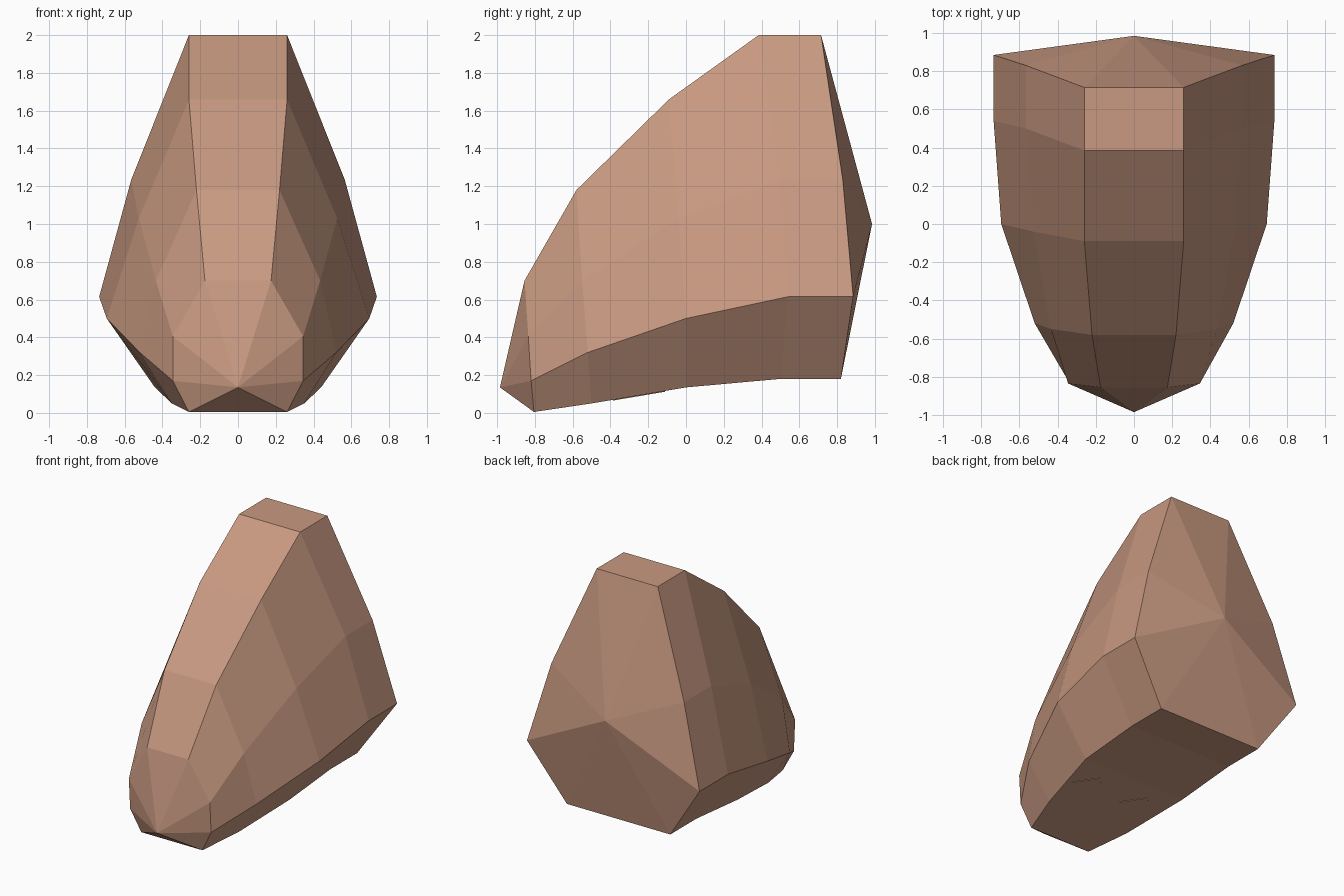
import bpy
import bmesh
import math
from mathutils import Vector

old = bpy.data.objects.get("Cube")
if old:
    bpy.data.objects.remove(old, do_unlink=True)

# Single flat colour
clay = bpy.data.materials.new("warm_clay")
clay.use_nodes = True
colour = (0.58, 0.32, 0.22, 1.0)
clay.diffuse_color = colour
clay.node_tree.nodes["Principled BSDF"].inputs["Base Color"].default_value = colour


def finish(name, bm):
    """Turn a bmesh into a flat-shaded object."""
    bmesh.ops.recalc_face_normals(bm, faces=bm.faces[:])
    mesh = bpy.data.meshes.new(name)
    bm.to_mesh(mesh)
    bm.free()
    mesh.materials.append(clay)
    obj = bpy.data.objects.new(name, mesh)
    bpy.context.collection.objects.link(obj)
    return obj


# Half cross-sections from front to back: top edge, shoulder, widest, bottom
SECTIONS = [
    [(.175, -.855, .70), (.345, -.835, .405), (.345, -.82, .17), (.26, -.805, .005)],
    [(.22, -.58, 1.18), (.435, -.55, .70), (.52, -.52, .32), (.35, -.5, .05)],
    [(.26, -.09, 1.66), (.525, -.04, 1.03), (.695, 0, .5), (.44, 0, .135)],
    [(.26, .385, 2), (.565, .5, 1.235), (.735, .54, .615), (.44, .5, .18)],
    [(.26, .715, 2), (.565, .83, 1.235), (.735, .885, .615), (.44, .82, .18)],
]
FRONT_TIP = (0, -.985, .135)
BACK_TIP = (0, .985, 1.0)

# Body: mirrored rings bridged together, closed by a fan at each end
bm = bmesh.new()
rings = []
for half in SECTIONS:
    points = half + [(-x, y, z) for x, y, z in reversed(half)]
    rings.append([bm.verts.new(p) for p in points])
for a, b in zip(rings, rings[1:]):
    for i in range(len(a)):
        j = (i + 1) % len(a)
        bm.faces.new((a[i], a[j], b[j], b[i]))
for ring, tip in ((rings[0], FRONT_TIP), (rings[-1], BACK_TIP)):
    apex = bm.verts.new(tip)
    for i in range(len(ring)):
        bm.faces.new((ring[i], ring[(i + 1) % len(ring)], apex))
finish("body", bm)

# Two thin diamond pads lying on the sloping underside
for side, sign in (("left", 1), ("right", -1)):
    bm = bmesh.new()
    bmesh.ops.create_cone(bm, cap_ends=True, segments=4, radius1=.14,
                          radius2=.14, depth=.008)
    # Line the corners up with the x and y axes
    if abs(abs(bm.verts[:][0].co.x) - abs(bm.verts[:][0].co.y)) < .01:
        for v in bm.verts:
            x, y = v.co.xy
            c = math.sqrt(.5)
            v.co = Vector(((x - y) * c, (x + y) * c, v.co.z))
    pad = finish(side + "_underside_pad", bm)
    pad.location = (.215 * sign, -.25, .0925)
    pad.rotation_euler.x = math.atan2(.085, .5)
